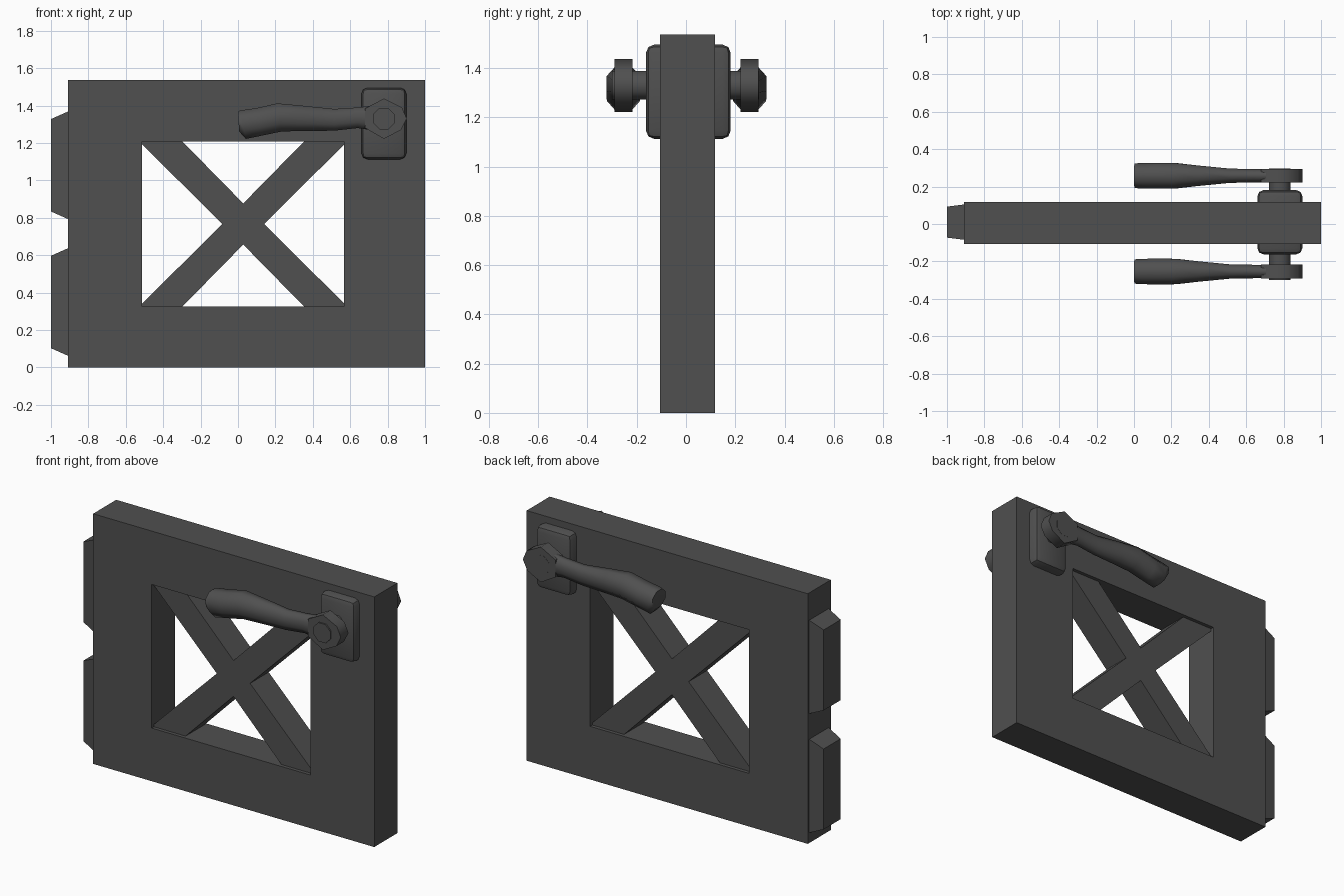
import bpy, bmesh, math
from mathutils import Vector

if "Cube" in bpy.data.objects:
    bpy.data.objects.remove(bpy.data.objects["Cube"])

YF, YB = -0.106, 0.118          # front and back of the door slab

dark = bpy.data.materials.new("dark_metal")
dark.diffuse_color = (0.042, 0.042, 0.042, 1)
dark.use_nodes = True
dark.node_tree.nodes["Principled BSDF"].inputs["Base Color"].default_value = dark.diffuse_color
dark.diffuse_color = (0.08, 0.08, 0.08, 1)
dark.use_nodes = True
dark.node_tree.nodes["Principled BSDF"].inputs["Base Color"].default_value = dark.diffuse_color


def finish(bm, name, smooth=None):
    bmesh.ops.recalc_face_normals(bm, faces=bm.faces)
    me = bpy.data.meshes.new(name)
    bm.to_mesh(me)
    bm.free()
    me.materials.append(dark)
    ob = bpy.data.objects.new(name, me)
    bpy.context.collection.objects.link(ob)
    if smooth:
        bpy.ops.object.select_all(action='DESELECT')
        bpy.context.view_layer.objects.active = ob
        ob.select_set(True)
        bpy.ops.object.shade_smooth_by_angle(angle=math.radians(smooth))
    return ob


def bridge(bm, rings, caps=True):
    rows = [[bm.verts.new(p) for p in r] for r in rings]
    n = len(rows[0])
    for a, b in zip(rows, rows[1:]):
        for i in range(n):
            j = (i + 1) % n
            bm.faces.new((a[i], a[j], b[j], b[i]))
    if caps:
        bm.faces.new(rows[0])
        bm.faces.new(rows[-1])
    return rows


def rect(x0, x1, z0, z1, y):
    return [(x0, y, z0), (x1, y, z0), (x1, y, z1), (x0, y, z1)]


# Door frame: a closed ring of outer and inner rectangles
OX0, OX1, OZ0, OZ1 = -0.512, 0.568, 0.326, 1.208
bm = bmesh.new()
outer, inner = (-0.91, 1.0, 0.0, 1.536), (OX0, OX1, OZ0, OZ1)
rings = [rect(*outer, YF), rect(*outer, YB), rect(*inner, YB), rect(*inner, YF)]
rows = bridge(bm, rings, caps=False)
for i in range(4):
    j = (i + 1) % 4
    bm.faces.new((rows[3][i], rows[3][j], rows[0][j], rows[0][i]))
finish(bm, "door_frame")

# Cross brace: one X-shaped outline, slightly recessed
cx, cz = (OX0 + OX1) / 2, (OZ0 + OZ1) / 2
hx, hz = (OX1 - OX0) / 2, (OZ1 - OZ0) / 2
quarter = [(0.113, 0), (hx, hz - 0.015), (hx, hz), (hx - 0.215, hz), (0, 0.11)]
outline = quarter[:]
outline += [(-x, z) for x, z in reversed(quarter[:-1])]
outline += [(-x, -z) for x, z in quarter[1:]]
outline += [(x, -z) for x, z in reversed(quarter[1:-1])]
bm = bmesh.new()
bridge(bm, [[(cx + x, y, cz + z) for x, z in outline] for y in (YF + 0.022, YB - 0.022)])
finish(bm, "cross_brace")

# Tapered hinge blocks on the left edge
for name, z in (("lower_hinge", 0.350), ("upper_hinge", 1.081)):
    bm = bmesh.new()
    rings = []
    for x, w, h in ((-0.90, 0.094, 0.289), (-0.91, 0.094, 0.287), (-1.0, 0.083, 0.247)):
        rings.append([(x, 0.01 + sy * w, z + sz * h)
                      for sy, sz in ((-1, -1), (1, -1), (1, 1), (-1, 1))])
    bridge(bm, rings)
    finish(bm, name)

# Lock plates: one bevelled block through the door, showing on both sides
bm = bmesh.new()
bridge(bm, [rect(0.66, 0.90, 1.113, 1.495, y) for y in (-0.162, 0.181)])
bmesh.ops.bevel(bm, geom=bm.edges[:], offset=0.032, segments=2, profile=0.5, affect='EDGES')
finish(bm, "lock_plate", 40)

# Spindle through both handles
bm = bmesh.new()
oct_ = [(0.062 * math.cos((i + .5) * math.pi / 4), 0.062 * math.sin((i + .5) * math.pi / 4))
        for i in range(8)]
bridge(bm, [[(0.78 + a, y, 1.33 + b) for a, b in oct_] for y in (-0.30, 0.296)])
finish(bm, "spindle", 50)

# Handles: lofted grip (top point, bottom point, half depth) and a flat hub
GRIP = [((0.0, 1.368), (0.006, 1.262), 0.064),
        ((0.012, 1.374), (0.042, 1.222), 0.067),
        ((0.10, 1.387), (0.12, 1.238), 0.069),
        ((0.21, 1.412), (0.235, 1.262), 0.068),
        ((0.34, 1.400), (0.34, 1.264), 0.055),
        ((0.515, 1.382), (0.515, 1.266), 0.038),
        ((0.64, 1.390), (0.64, 1.280), 0.036),
        ((0.72, 1.400), (0.72, 1.268), 0.036)]
HUB = [(0.78, 1.438), (0.877, 1.390), (0.902, 1.33), (0.872, 1.270),
       (0.78, 1.222), (0.68, 1.28), (0.68, 1.385)]
k = 1 / math.cos(math.pi / 8)
for name, side in (("front_handle", -1), ("back_handle", 1)):
    yc = 0.002 + side * 0.256
    bm = bmesh.new()
    rings = []
    for t, b, w in GRIP:
        t, b = Vector((t[0], 0, t[1])), Vector((b[0], 0, b[1]))
        mid, up = (t + b) / 2, (t - b) / 2
        ring = []
        for i in range(8):
            a = (i + .5) * math.pi / 4
            ring.append(mid + up * (math.sin(a) * k) + Vector((0, yc + w * k * math.cos(a), 0)))
        rings.append(ring)
    bridge(bm, rings)
    bridge(bm, [[(x, yc + d, z) for x, z in HUB] for d in (-0.037, 0.037)])
    finish(bm, name, 60)
